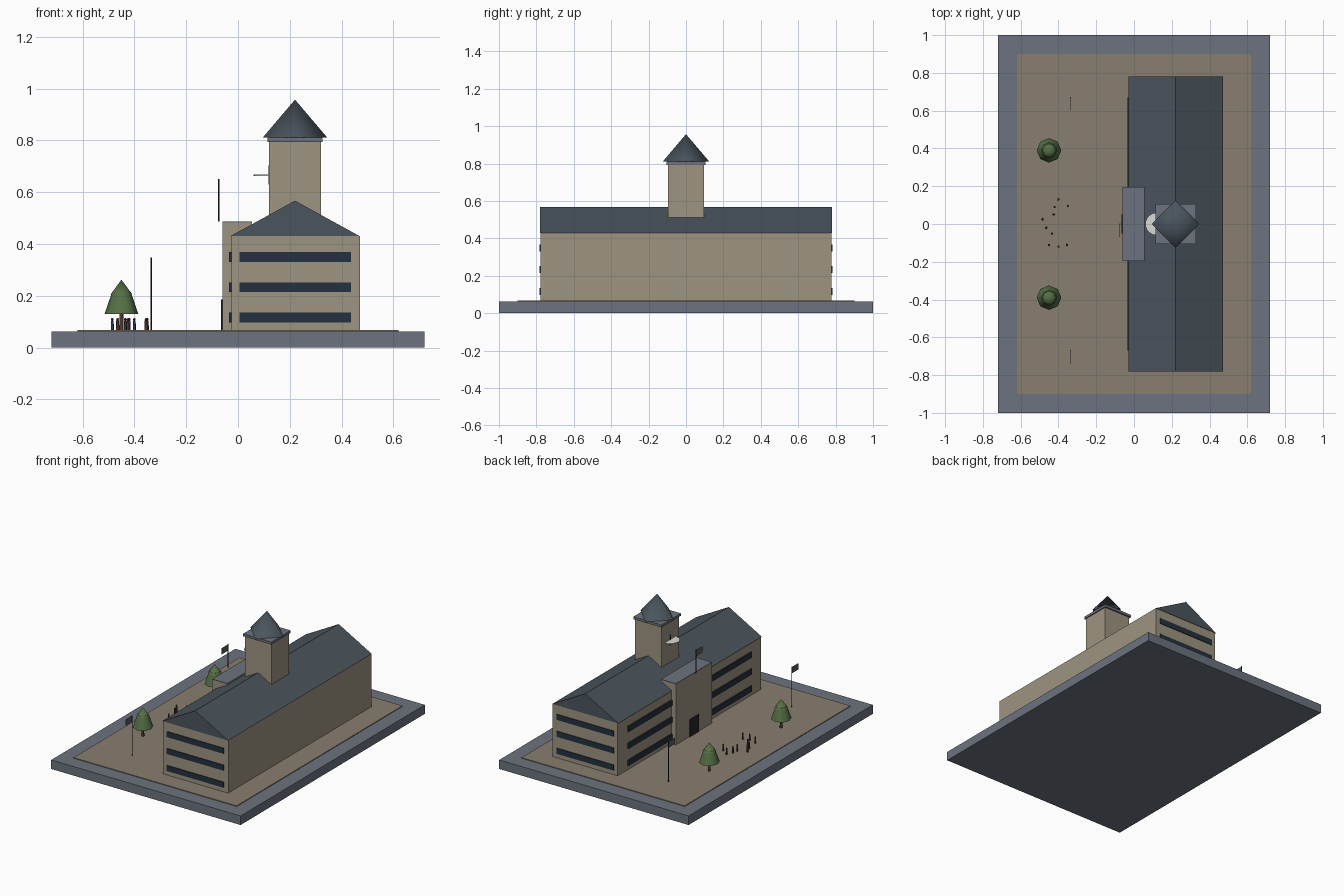
import bpy, bmesh, math

if "Cube" in bpy.data.objects:
    bpy.data.objects.remove(bpy.data.objects["Cube"])


def mat(name, r, g, b):
    m = bpy.data.materials.new(name)
    m.diffuse_color = (r, g, b, 1)
    m.use_nodes = True
    m.node_tree.nodes["Principled BSDF"].inputs["Base Color"].default_value = m.diffuse_color
    return m


STONE = mat("stone", 0.34, 0.30, 0.22)
SLATE = mat("slate", 0.07, 0.09, 0.11)
PLINTH = mat("plinth_grey", 0.15, 0.17, 0.21)
PAVING = mat("paving", 0.25, 0.21, 0.16)
GLASS = mat("dark_glass", 0.018, 0.03, 0.05)
DARK = mat("dark_metal", 0.02, 0.02, 0.025)
CLOTH = mat("flag_cloth", 0.10, 0.11, 0.12)
DIAL = mat("dial", 0.7, 0.7, 0.66)
LEAF = mat("leaf", 0.09, 0.16, 0.06)
BARK = mat("bark", 0.08, 0.04, 0.025)
COATS = [mat("coat_navy", 0.03, 0.04, 0.06), mat("coat_brown", 0.10, 0.04, 0.03)]
SKIN = mat("skin", 0.08, 0.05, 0.04)


def finish(name, bm, m):
    me = bpy.data.meshes.new(name)
    bmesh.ops.recalc_face_normals(bm, faces=bm.faces)
    bm.to_mesh(me)
    bm.free()
    ob = bpy.data.objects.new(name, me)
    bpy.context.collection.objects.link(ob)
    me.materials.append(m)
    return ob


def box(name, x, y, z, m):
    """Box from (min, max) ranges."""
    bm = bmesh.new()
    bmesh.ops.create_cube(bm, size=1)
    for v in bm.verts:
        v.co = [(r[0] + r[1]) / 2 + c * (r[1] - r[0]) for r, c in zip((x, y, z), v.co)]
    return finish(name, bm, m)


def cone(name, x, y, z0, z1, r0, r1, sides, m, smooth=True):
    bm = bmesh.new()
    bmesh.ops.create_cone(bm, cap_ends=True, segments=sides, radius1=r0, radius2=r1, depth=z1 - z0)
    for f in bm.faces:
        f.smooth = smooth and abs(f.normal.z) < 0.99
    ob = finish(name, bm, m)
    ob.location = (x, y, (z0 + z1) / 2)
    return ob


def flag(name, x, y, z0, z1):
    cone(name + "_pole", x, y, z0, z1, 0.003, 0.003, 8, DARK)
    box(name + "_cloth", (x - 0.001, x + 0.001), (y - 0.07, y), (z1 - 0.045, z1 - 0.003), CLOTH)


# Ground
box("plinth", (-0.72, 0.72), (-1, 1), (0, 0.062), PLINTH)
box("plaza", (-0.62, 0.62), (-0.9, 0.9), (0.06, 0.067), PAVING)

# Main block with gabled roof
box("main_block", (-0.025, 0.47), (-0.777, 0.777), (0.065, 0.43), STONE)
bm = bmesh.new()
gable = bm.faces.new([bm.verts.new(p) for p in
                      ((-0.03, -0.78, 0.43), (0.47, -0.78, 0.43), (0.22, -0.78, 0.567))])
ext = bmesh.ops.extrude_face_region(bm, geom=[gable], use_keep_orig=True)
bmesh.ops.translate(bm, vec=(0, 1.56, 0), verts=[v for v in ext["geom"] if isinstance(v, bmesh.types.BMVert)])
finish("main_roof", bm, SLATE)

# Window bands on the two ends and the plaza side
for i, z in enumerate((0.097, 0.214, 0.33)):
    zr = (z, z + 0.038)
    box(f"side_windows_{i}", (-0.034, -0.02), (-0.67, 0.67), zr, GLASS)
    for s in (-1, 1):
        box(f"end_windows_{i}", (0.005, 0.437), sorted((s * 0.77, s * 0.782)), zr, GLASS)

# Entrance block
box("entrance_block", (-0.06, 0.055), (-0.195, 0.195), (0.065, 0.482), STONE)
box("entrance_roof", (-0.06, 0.055), (-0.195, 0.195), (0.482, 0.487), PLINTH)
box("door", (-0.065, -0.055), (-0.05, 0.05), (0.065, 0.185), DARK)
flag("entrance_flag", -0.075, 0, 0.487, 0.65)

# Clock tower
box("tower", (0.12, 0.32), (-0.095, 0.095), (0.43, 0.795), STONE)
box("tower_cornice", (0.113, 0.327), (-0.105, 0.105), (0.793, 0.81), PLINTH)
cone("tower_roof", 0.22, 0, 0.81, 0.957, 0.125, 0, 4, SLATE)
cone("clock_dial", 0.12, 0, 0.663, 0.668, 0.06, 0.06, 24, DIAL)
box("clock_hand", (0.117, 0.121), (-0.003, 0.003), (0.63, 0.702), DARK)

# Trees and plaza flags
for s in (-1, 1):
    y = s * 0.39
    cone("tree_trunk", -0.45, y, 0.065, 0.14, 0.009, 0.007, 8, BARK)
    cone("tree_lower", -0.45, y, 0.13, 0.215, 0.065, 0.036, 8, LEAF)
    cone("tree_upper", -0.45, y, 0.205, 0.262, 0.042, 0, 8, LEAF)
    flag("plaza_flag", -0.335, s * 0.67, 0.065, 0.347)

# People on the plaza
spots = [(-0.40, 0.13), (-0.42, 0.09), (-0.35, 0.095), (-0.425, 0.05), (-0.485, 0.025),
         (-0.465, -0.02), (-0.435, -0.05), (-0.45, -0.11), (-0.40, -0.12), (-0.355, -0.11)]
for i, (x, y) in enumerate(spots):
    cone(f"person_body_{i}", x, y, 0.065, 0.105, 0.006, 0.005, 8, COATS[i % 2])
    bm = bmesh.new()
    bmesh.ops.create_icosphere(bm, subdivisions=1, radius=0.006)
    head = finish(f"person_head_{i}", bm, SKIN)
    head.location = (x, y, 0.109)
